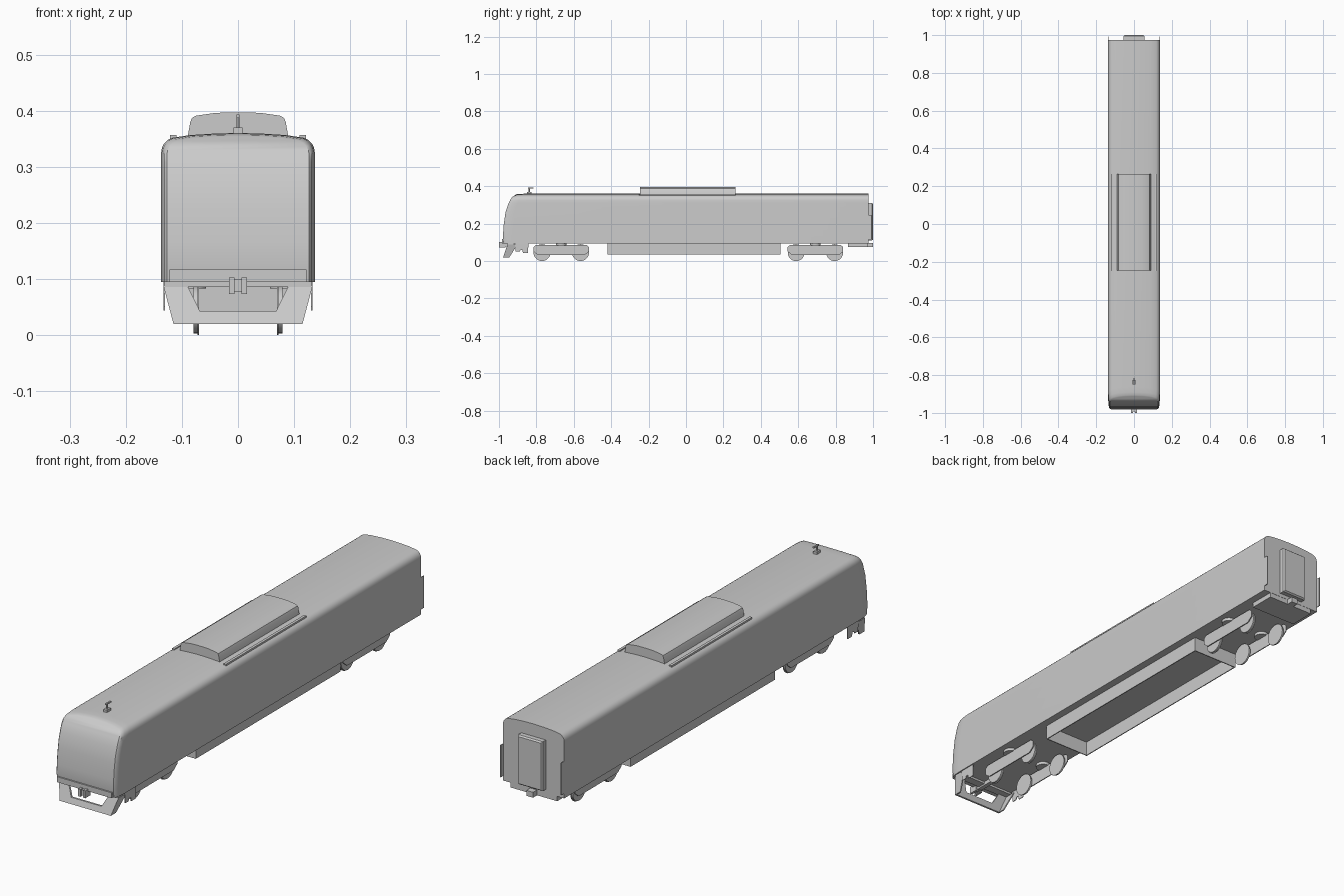
import bpy, bmesh, math
from mathutils import Matrix

if "Cube" in bpy.data.objects:
    bpy.data.objects.remove(bpy.data.objects["Cube"])


def finish(name, bm, angle=30):
    bmesh.ops.recalc_face_normals(bm, faces=bm.faces)
    me = bpy.data.meshes.new(name)
    bm.to_mesh(me)
    bm.free()
    ob = bpy.data.objects.new(name, me)
    bpy.context.collection.objects.link(ob)
    bpy.ops.object.select_all(action='DESELECT')
    ob.select_set(True)
    bpy.context.view_layer.objects.active = ob
    bpy.ops.object.shade_smooth_by_angle(angle=math.radians(angle))
    return ob


def loft(name, rings):
    bm = bmesh.new()
    vs = [[bm.verts.new(p) for p in r] for r in rings]
    n = len(vs[0])
    for a, b in zip(vs, vs[1:]):
        for i in range(n):
            j = (i + 1) % n
            bm.faces.new((a[i], a[j], b[j], b[i]))
    bm.faces.new(vs[-1])
    if n % 2 or n < 10:
        bm.faces.new(vs[0])
    else:  # curved front: strips from left to right
        f = vs[0]
        for i in range(n // 2 - 1):
            bm.faces.new((f[i], f[i + 1], f[n - 2 - i], f[n - 1 - i]))
    return finish(name, bm)


def box(name, x, y, z):
    return loft(name, [[(x[0], v, z[0]), (x[1], v, z[0]), (x[1], v, z[1]), (x[0], v, z[1])] for v in y])


def side_prism(name, pts, x0, x1):
    return loft(name, [[(x, y, z) for y, z in pts] for x in (x0, x1)])


def disc(name, r, depth, loc, axis='X', seg=32):
    bm = bmesh.new()
    rot = Matrix.Rotation(math.pi / 2, 4, 'Y') if axis == 'X' else Matrix.Identity(4)
    bmesh.ops.create_cone(bm, cap_ends=True, segments=seg, radius1=r, radius2=r, depth=depth,
                          matrix=Matrix.Translation(loc) @ rot)
    return finish(name, bm)


def mirrored(half):
    return [(-x, z) for x, z in half] + [(x, z) for x, z in reversed(half) if x > 0]


# Car body: rounded section swept along y, nose follows a raked profile
NOSE = [(0.095, -0.974), (0.13, -0.979), (0.2, -0.974), (0.26, -0.965),
        (0.31, -0.950), (0.345, -0.932), (0.36, -0.912)]


def nose_y(z):
    for (z0, y0), (z1, y1) in zip(NOSE, NOSE[1:]):
        if z <= z1:
            return y0 + (y1 - y0) * (z - z0) / (z1 - z0)
    return NOSE[-1][1]


half = [(0.137, z) for z in (0.095, 0.13, 0.165, 0.2, 0.23, 0.26, 0.29, 0.31)]
half += [(0.109 + 0.028 * math.cos(a), 0.325 + 0.028 * math.sin(a))
         for a in [math.radians(d) for d in (0, 18, 36, 54, 72)]]
half += [(0.085, 0.3565), (0.045, 0.359), (0.012, 0.36)]
section = mirrored(half)
rings = []
for scale, back, drop in ((0.925, 0, 0.006), (0.96, 0.006, 0.003), (0.985, 0.022, 0.001), (1, 0.05, 0)):
    rings.append([(x * scale, nose_y(z) + back, z - drop * max(0, (z - 0.25) / 0.11)) for x, z in section])
rings.append([(x, 0.975, z) for x, z in section])
loft("car_body", rings)

# Roof unit, its side strips and the roof horn
unit = mirrored([(0.09, 0.352), (0.085, 0.38), (0.082, 0.387), (0.075, 0.391), (0.04, 0.396), (0.012, 0.397)])
loft("roof_unit", [[(x, y, z) for x, z in unit] for y in (-0.245, 0.265)])
for s, n in ((-1, "left"), (1, "right")):
    box("roof_strip_" + n, sorted((s * 0.11, s * 0.121)), (-0.25, 0.265), (0.345, 0.357))
box("horn_base", (-0.008, 0.008), (-0.85, -0.825), (0.355, 0.37))
disc("horn_mast", 0.003, 0.026, (0, -0.838, 0.38), 'Z', 12)
box("horn_arm", (-0.003, 0.003), (-0.846, -0.815), (0.387, 0.393))

# Nose bumper and coupler
box("nose_bumper", (-0.122, 0.122), (-0.983, -0.945), (0.095, 0.117))
box("nose_underbar", (-0.131, 0.131), (-0.955, -0.92), (0.086, 0.096))
box("front_coupler_bar", (-0.009, 0.009), (-0.985, -0.86), (0.079, 0.097))
for x in (-0.011, 0.011):
    box("front_coupler_jaw", (x - 0.005, x + 0.005), (-1.0, -0.965), (0.073, 0.103))
box("front_coupler_core", (-0.008, 0.008), (-0.992, -0.96), (0.077, 0.099))

# Snow plough: slanted U-shaped plate with swept side wings
def plough_y(z):
    return -0.978 + (z - 0.02) * 0.35


U = [(-0.133, 0.088), (-0.115, 0.02), (0.115, 0.02), (0.133, 0.088),
     (0.09, 0.088), (0.068, 0.043), (-0.068, 0.043), (-0.09, 0.088)]
loft("plough_front", [[(x, plough_y(z) + t, z) for x, z in U] for t in (0, 0.008)])
for s, n in ((-1, "left"), (1, "right")):
    outline = [(0.133, -0.954, 0.088), (0.115, -0.978, 0.02), (0.115, -0.945, 0.02), (0.133, -0.90, 0.088)]
    loft("plough_wing_" + n, [[(s * (x - t), y, z) for x, y, z in outline] for t in (0, 0.005)])
    # Cab steps
    side_prism("cab_step_" + n, [(-0.915, 0.096), (-0.91, 0.05), (-0.89, 0.05), (-0.885, 0.06), (-0.875, 0.06),
                                 (-0.872, 0.044), (-0.845, 0.044), (-0.842, 0.096)], s * 0.130, s * 0.133)

# Underfloor skirt, open at the bottom
for s in (-1, 1):
    box("underfloor_side", sorted((s * 0.101, s * 0.105)), (-0.42, 0.505), (0.035, 0.096))
for y in (-0.42, 0.501):
    box("underfloor_end", (-0.101, 0.101), (y, y + 0.004), (0.035, 0.096))

# Bogies: wheels, side frames, spring pads
for c in (-0.667, 0.692):
    for s in (-1, 1):
        frame = [(-0.125, 0.032), (0.125, 0.032), (0.148, 0.05), (0.148, 0.075),
                 (0.135, 0.086), (-0.135, 0.086), (-0.148, 0.075), (-0.148, 0.05)]
        side_prism("bogie_frame", [(c + y, z) for y, z in frame], s * 0.088, s * 0.092)
        disc("spring_pad", 0.028, 0.014, (s * 0.085, c, 0.09), 'Z')
        for w in (-0.103, 0.103):
            disc("wheel", 0.042, 0.007, (s * 0.0755, c + w, 0.045))
            disc("wheel_flange", 0.045, 0.003, (s * 0.071, c + w, 0.045))

# Rear gangway with bevelled edge, end plates, rear beam and coupler
def gang(d, y):
    return [(-0.055 + d, y, 0.11 + d), (0.055 - d, y, 0.11 + d), (0.055 - d, y, 0.31 - d), (-0.055 + d, y, 0.31 - d)]


loft("rear_gangway", [gang(0, 0.97), gang(0, 0.994), gang(0.005, 1.0)])
for s in (-1, 1):
    box("rear_side_plate", sorted((s * 0.134, s * 0.137)), (0.97, 0.993), (0.115, 0.245))
box("rear_beam", (-0.105, 0.105), (0.865, 0.974), (0.075, 0.096))
box("rear_coupler", (-0.015, 0.015), (0.95, 1.0), (0.075, 0.097))
